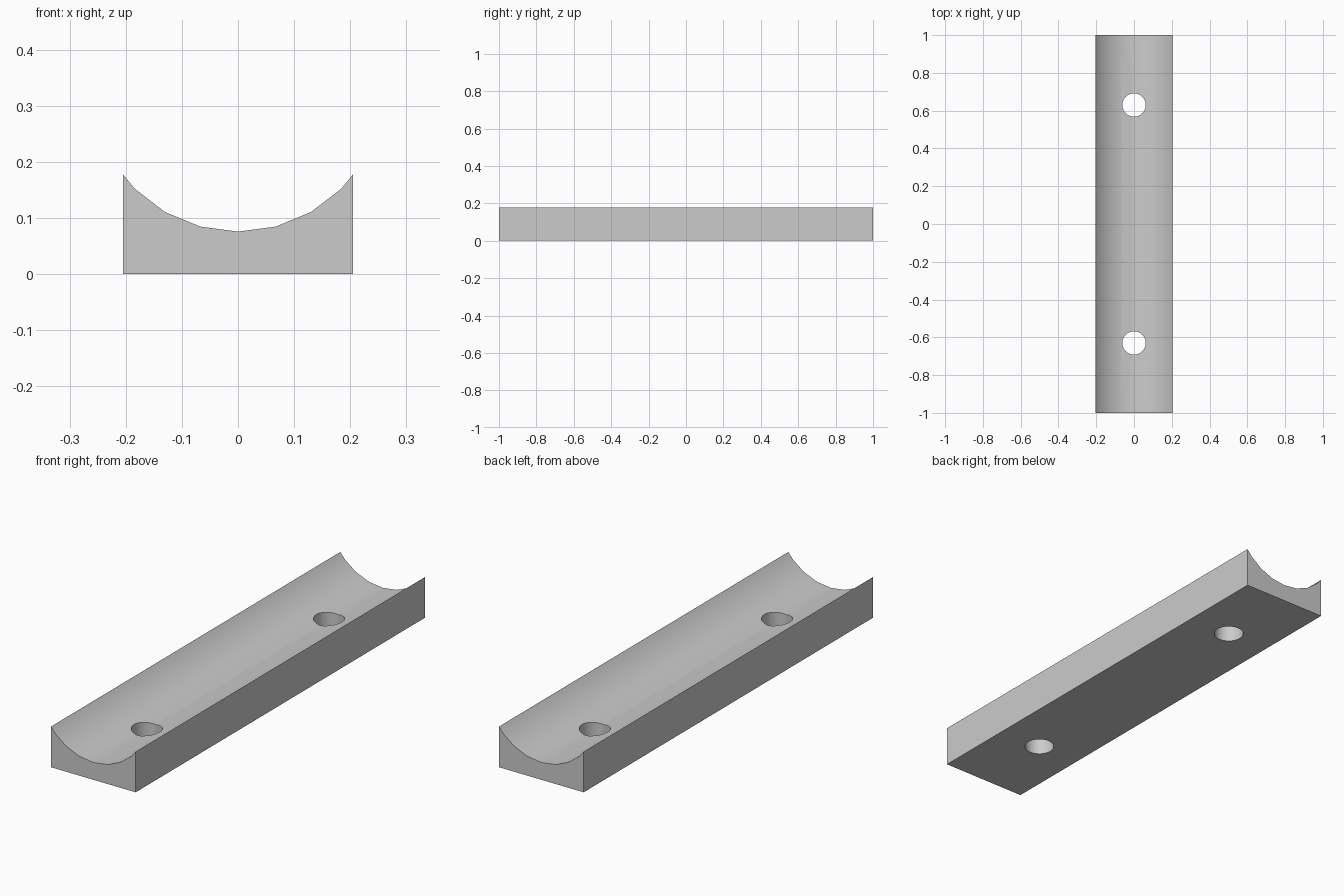
import bpy
import bmesh
from math import sin, cos, radians

cube = bpy.data.objects.get("Cube")
if cube:
    bpy.data.objects.remove(cube, do_unlink=True)

HALF_WIDTH = 0.205
HALF_LENGTH = 1.0
RADIUS, AXIS_Z = 0.26, 0.336
RIM_Z = 0.178

# Plain grey material
grey = bpy.data.materials.new("grey")
grey.use_nodes = True
colour = (0.6, 0.6, 0.6, 1)
grey.diffuse_color = colour
grey.node_tree.nodes["Principled BSDF"].inputs["Base Color"].default_value = colour

# Cross-section: flat base with a faceted round trough in the top
trough = [(RADIUS * sin(radians(a)), AXIS_Z - RADIUS * cos(radians(a)))
          for a in range(45, -46, -15)]
profile = [(-HALF_WIDTH, 0), (HALF_WIDTH, 0), (HALF_WIDTH, RIM_Z),
           *trough, (-HALF_WIDTH, RIM_Z)]

# Cradle bar: the cross-section extruded along y
bm = bmesh.new()
face = bm.faces.new([bm.verts.new((x, -HALF_LENGTH, z)) for x, z in profile])
extruded = bmesh.ops.extrude_face_region(bm, geom=[face])
moved = [v for v in extruded["geom"] if isinstance(v, bmesh.types.BMVert)]
bmesh.ops.translate(bm, verts=moved, vec=(0, 2 * HALF_LENGTH, 0))
bmesh.ops.recalc_face_normals(bm, faces=bm.faces)
mesh = bpy.data.meshes.new("cradle_bar")
bm.to_mesh(mesh)
bm.free()
mesh.materials.append(grey)
bar = bpy.data.objects.new("cradle_bar", mesh)
bpy.context.collection.objects.link(bar)

# Two vertical screw holes
cutters = []
for name, y in (("front_hole_cutter", -0.63), ("back_hole_cutter", 0.63)):
    bpy.ops.mesh.primitive_cylinder_add(vertices=32, radius=0.062, depth=0.6,
                                        location=(0, y, 0.1))
    cutter = bpy.context.object
    cutter.name = name
    cutter.hide_render = True
    cutter.data.materials.append(grey)
    cut = bar.modifiers.new(name, 'BOOLEAN')
    cut.operation = 'DIFFERENCE'
    cut.solver = 'EXACT'
    cut.object = cutter
    cutters.append(cutter)

# Apply the cuts and smooth the trough and hole walls
bpy.ops.object.select_all(action='DESELECT')
bar.select_set(True)
bpy.context.view_layer.objects.active = bar
for modifier in list(bar.modifiers):
    bpy.ops.object.modifier_apply(modifier=modifier.name)
for cutter in cutters:
    bpy.data.objects.remove(cutter, do_unlink=True)
bpy.ops.object.shade_smooth_by_angle(angle=radians(30))
